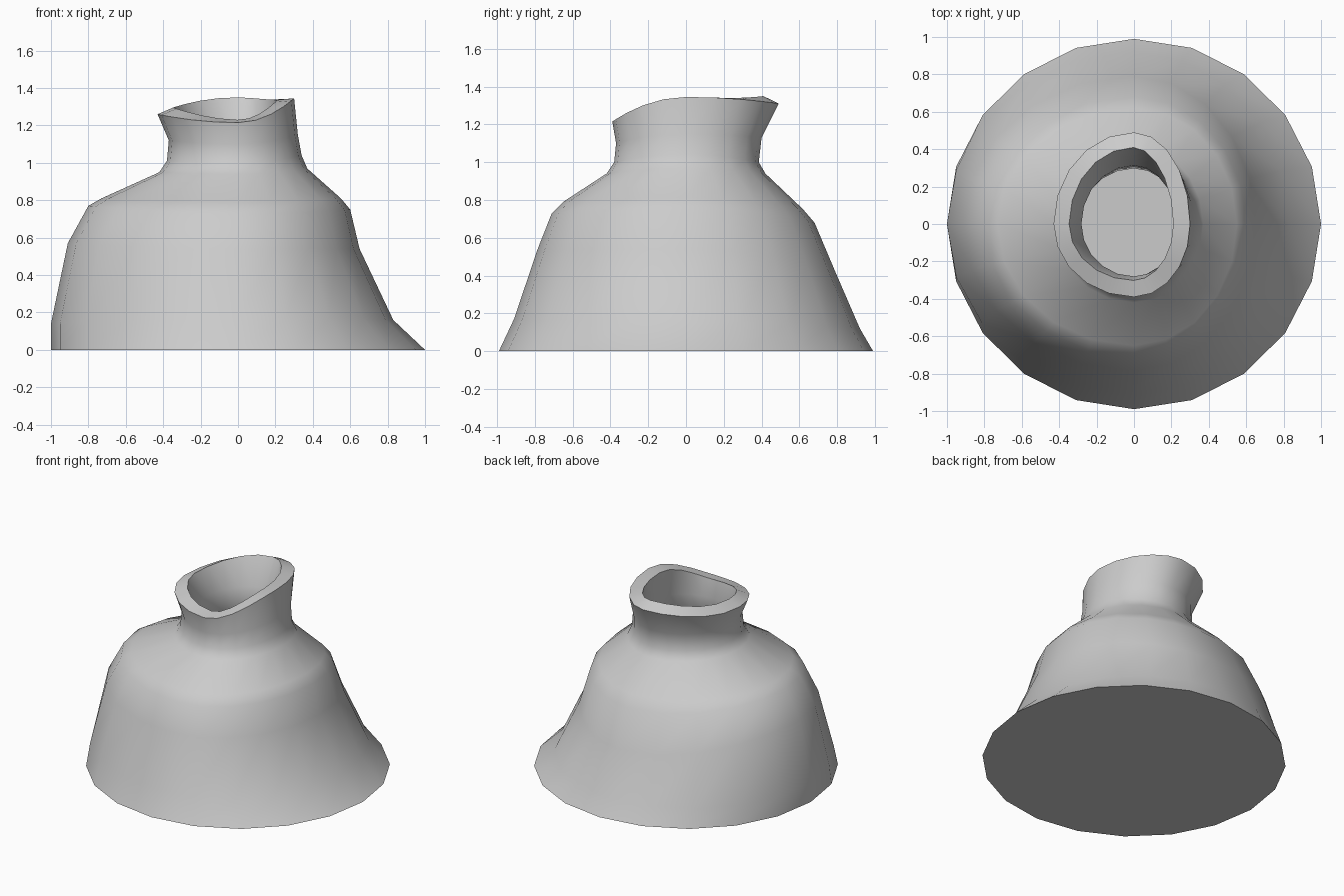
import bpy, bmesh
from math import cos, sin, pi

if "Cube" in bpy.data.objects:
    bpy.data.objects.remove(bpy.data.objects["Cube"])

SIDES = 20
# Each ring: (reach, height) toward right, back, left, front
RINGS = [
    [(1.00, 0.00), (0.99, 0.00), (1.00, 0.00), (0.99, 0.00)],
    [(0.83, 0.16), (0.92, 0.12), (1.00, 0.14), (0.91, 0.17)],
    [(0.65, 0.54), (0.79, 0.42), (0.91, 0.57), (0.785, 0.54)],
    [(0.60, 0.75), (0.68, 0.68), (0.80, 0.77), (0.71, 0.73)],
    [(0.55, 0.81), (0.62, 0.75), (0.73, 0.81), (0.65, 0.79)],
    [(0.37, 0.97), (0.42, 0.94), (0.42, 0.95), (0.42, 0.94)],
    [(0.34, 1.04), (0.385, 1.00), (0.38, 1.01), (0.38, 1.00)],
    [(0.32, 1.15), (0.40, 1.13), (0.37, 1.12), (0.37, 1.10)],
    [(0.30, 1.345), (0.49, 1.31), (0.43, 1.26), (0.39, 1.215)],
]


def ring_point(ring, a):
    c, s = cos(a), sin(a)
    rx, zx = ring[0] if c >= 0 else ring[2]
    ry, zy = ring[1] if s >= 0 else ring[3]
    return (rx * c, ry * s, zx * c * c + zy * s * s)


# Hollow lopsided jar: lofted rings with a closed base
bm = bmesh.new()
loops = [[bm.verts.new(ring_point(r, 2 * pi * i / SIDES)) for i in range(SIDES)]
         for r in RINGS]
for lo, hi in zip(loops, loops[1:]):
    for i in range(SIDES):
        j = (i + 1) % SIDES
        bm.faces.new((lo[i], lo[j], hi[j], hi[i]))
bm.faces.new(loops[0][::-1])
mesh = bpy.data.meshes.new("jar_body")
bm.to_mesh(mesh)
bm.free()
jar = bpy.data.objects.new("jar_body", mesh)
bpy.context.collection.objects.link(jar)

# Wall thickness
wall = jar.modifiers.new("wall", 'SOLIDIFY')
wall.thickness = 0.09
wall.offset = -1
bpy.context.view_layer.objects.active = jar
jar.select_set(True)
bpy.ops.object.modifier_apply(modifier="wall")
bpy.ops.object.shade_smooth_by_angle(angle=pi / 4)
